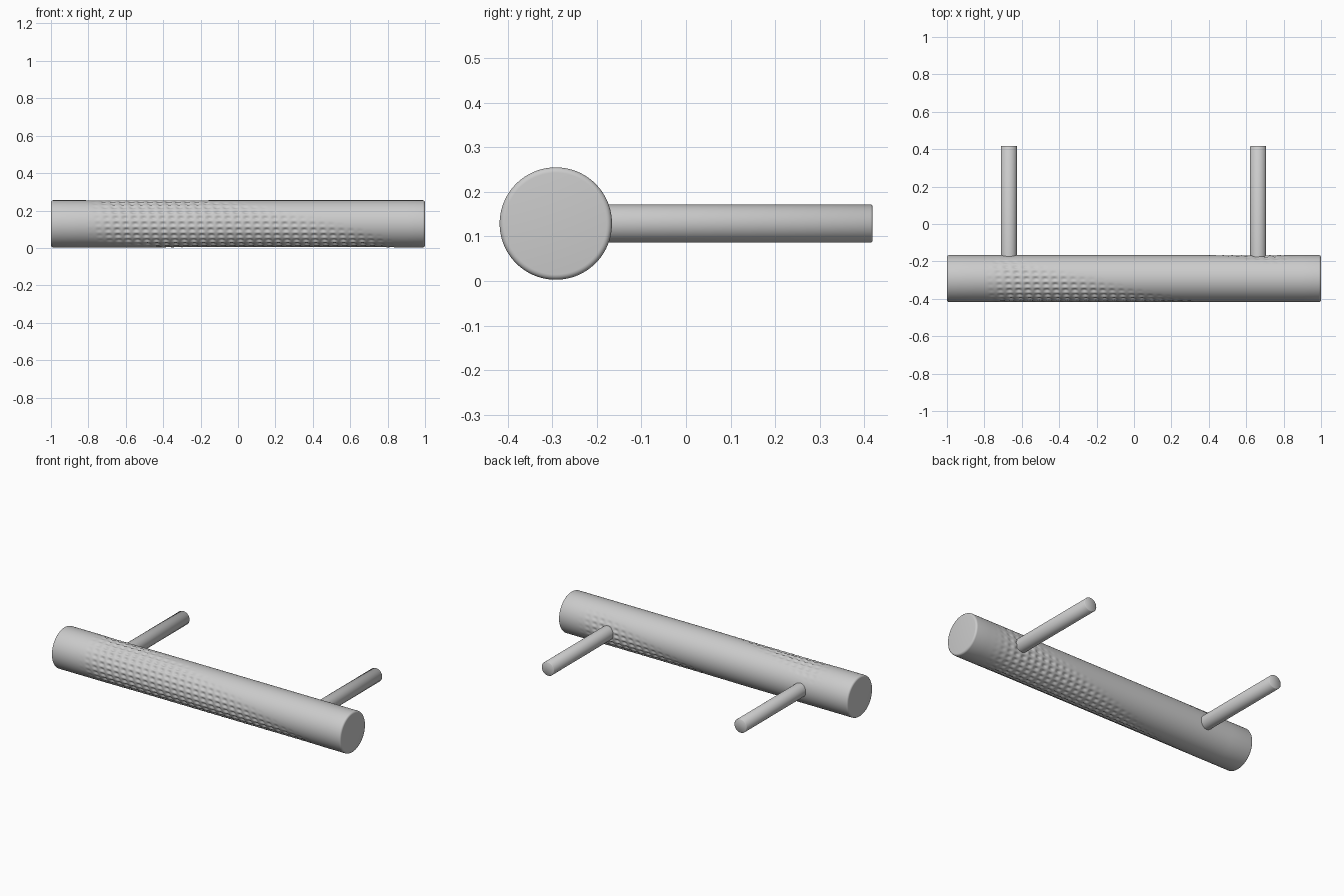
import bpy, bmesh
from math import sin, cos, pi, radians, degrees

if "Cube" in bpy.data.objects:
    bpy.data.objects.remove(bpy.data.objects["Cube"])

R, YC, ZC = 0.126, -0.292, 0.129      # bar radius and axis
POST_R, Y_BACK = 0.043, 0.418
NX, NT = 390, 192                     # bar resolution along / around


def smooth(a, b, t):
    t = max(0.0, min(1.0, (t - a) / (b - a)))
    return t * t * (3 - 2 * t)


def dimple_depth(x, ang):
    """Hammered grip: a helical band that fades out at its borders."""
    centre = 40 - 121 * (x + 0.65)
    off = abs((degrees(ang) - centre + 180) % 360 - 180)
    mask = 1 - smooth(65, 112, off)
    mask *= smooth(-0.82, -0.62, x) * (1 - smooth(0.65, 0.88, x))
    u = 0.5 + 0.5 * cos(2 * pi * x / 0.05 + 2 * ang)
    v = 0.5 + 0.5 * cos(24 * ang)
    return mask * (0.001 + 0.008 * u * v)


def finish(bm, name):
    bmesh.ops.recalc_face_normals(bm, faces=bm.faces)
    mesh = bpy.data.meshes.new(name)
    bm.to_mesh(mesh)
    bm.free()
    ob = bpy.data.objects.new(name, mesh)
    bpy.context.collection.objects.link(ob)
    bpy.ops.object.select_all(action='DESELECT')
    ob.select_set(True)
    bpy.context.view_layer.objects.active = ob
    bpy.ops.object.shade_smooth_by_angle(angle=radians(50))
    return ob


def tube(name, stations, segs, place):
    """Loft rings of (position, radius function) and cap both ends."""
    bm = bmesh.new()
    rings = []
    for s, rad in stations:
        ring = []
        for j in range(segs):
            a = 2 * pi * j / segs
            ring.append(bm.verts.new(place(s, a, rad(s, a))))
        rings.append(ring)
    for p, q in zip(rings, rings[1:]):
        for j in range(segs):
            k = (j + 1) % segs
            bm.faces.new((p[j], p[k], q[k], q[j]))
    bm.faces.new(rings[0])
    bm.faces.new(rings[-1])
    return finish(bm, name)


# grip bar: rounded rims, dimpled between
E = 0.012
rim = [(1 - E + E * sin(t * pi / 10), R - E + E * cos(t * pi / 10)) for t in range(6)]
left = [(-x, lambda s, a, r=r: r) for x, r in reversed(rim)]
right = [(x, lambda s, a, r=r: r) for x, r in rim]
middle = [(-0.85 + 1.75 * i / NX, lambda s, a: R - dimple_depth(s, a))
          for i in range(NX + 1)]
# angle 0 faces the front, a quarter turn is the top
tube("grip_bar", left + middle + right, NT,
     lambda s, a, r: (s, YC - r * cos(a), ZC + r * sin(a)))

# mounting posts
for side, px in (("left", -0.669), ("right", 0.664)):
    b = 0.003
    st = [(YC + 0.05, lambda s, a: POST_R), (Y_BACK - b, lambda s, a: POST_R),
          (Y_BACK, lambda s, a: POST_R - b)]
    tube(side + "_post", st, 64,
         lambda s, a, r, px=px: (px + r * cos(a), s, ZC + r * sin(a)))
